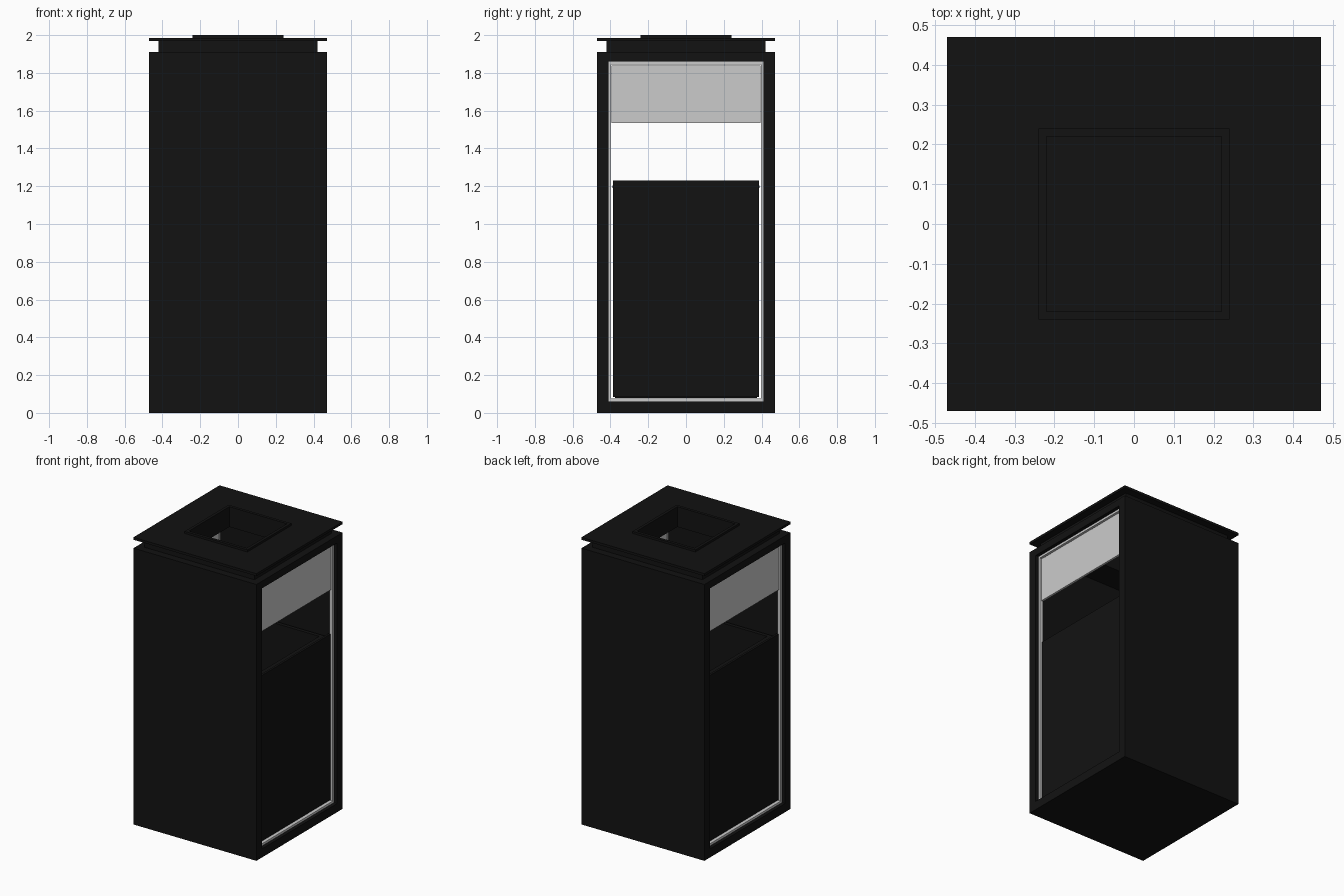
import bpy, bmesh
from mathutils import Vector

if "Cube" in bpy.data.objects:
    bpy.data.objects.remove(bpy.data.objects["Cube"])

black = bpy.data.materials.new("black_metal")
black.diffuse_color = (0.006, 0.006, 0.006, 1)
black.use_nodes = True
black.node_tree.nodes["Principled BSDF"].inputs["Base Color"].default_value = black.diffuse_color


def finish(name, bm, mat):
    bmesh.ops.recalc_face_normals(bm, faces=bm.faces)
    me = bpy.data.meshes.new(name)
    bm.to_mesh(me)
    bm.free()
    ob = bpy.data.objects.new(name, me)
    bpy.context.collection.objects.link(ob)
    if mat:
        me.materials.append(mat)
    return ob


def box(name, x, y, z, mat=black):
    """Box from (min, max) ranges."""
    bm = bmesh.new()
    bmesh.ops.create_cube(bm, size=1)
    for v in bm.verts:
        v.co = Vector([a[0] + (c + 0.5) * (a[1] - a[0]) for a, c in zip((x, y, z), v.co)])
    return finish(name, bm, mat)


def ring(name, axis, span, outer, inner, mat=black):
    """Rectangular ring (u0, u1, v0, v1), extruded along x or z."""
    bm = bmesh.new()

    def loop(r, d):
        pts = [(r[0], r[2]), (r[1], r[2]), (r[1], r[3]), (r[0], r[3])]
        return [bm.verts.new((d, u, v) if axis == "x" else (u, v, d)) for u, v in pts]
    loops = [loop(outer, span[0]), loop(outer, span[1]), loop(inner, span[1]), loop(inner, span[0])]
    for a, b in zip(loops, loops[1:] + loops[:1]):
        for i in range(4):
            j = (i + 1) % 4
            bm.faces.new((a[i], a[j], b[j], b[i]))
    return finish(name, bm, mat)


def square(h):
    return (-h, h, -h, h)


# Body: outer shell open on both sides, with a square hole in its ceiling
body = ring("body_shell", "x", (-0.47, 0.47), (-0.47, 0.47, 0, 1.91), (-0.41, 0.41, 0.06, 1.86))
cutter = box("ceiling_hole_cutter", (-0.22, 0.22), (-0.22, 0.22), (1.8, 1.95))
cutter.hide_render = True
cutter.hide_set(True)
mod = body.modifiers.new("ceiling_hole", "BOOLEAN")
mod.object = cutter
mod.operation = "DIFFERENCE"
mod.solver = "EXACT"

# Top: recessed neck, cover plate and raised rim around the opening
ring("neck", "z", (1.91, 1.968), square(0.42), square(0.22))
ring("cover_plate", "z", (1.968, 1.985), square(0.47), square(0.22))
ring("opening_rim", "z", (1.985, 2.0), square(0.24), square(0.22))

# Both open sides: pale trim, upper pane and black lower door
for s, side in ((1, "right"), (-1, "left")):
    def xr(a, b):
        return tuple(sorted((s * a, s * b)))
    ring(side + "_trim", "x", xr(0.42, 0.446), (-0.41, 0.41, 0.06, 1.86),
         (-0.397, 0.397, 0.075, 1.845), None)
    box(side + "_upper_pane", xr(0.42, 0.435), (-0.395, 0.395), (1.535, 1.84), None)
    box(side + "_door", xr(0.42, 0.435), (-0.387, 0.387), (0.085, 1.23))

# Inner liner: open container with a flat flange
ring("liner_walls", "z", (0.08, 1.19), square(0.375), square(0.365))
box("liner_floor", (-0.365, 0.365), (-0.365, 0.365), (0.08, 0.095))
ring("liner_flange", "z", (1.19, 1.205), (-0.42, 0.42, -0.39, 0.39), square(0.365))
